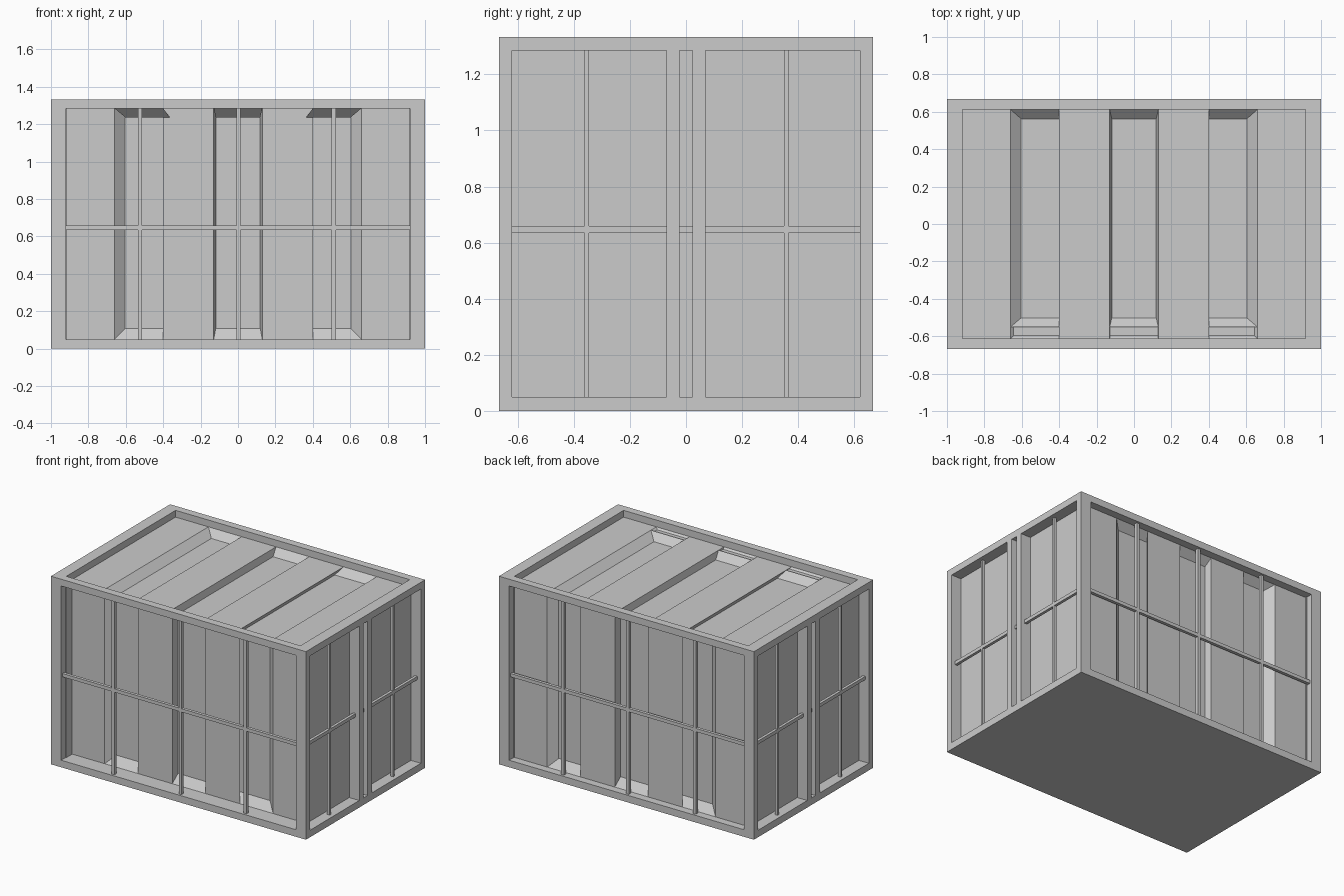
import bpy, bmesh

if "Cube" in bpy.data.objects:
    bpy.data.objects.remove(bpy.data.objects["Cube"])


def boxes(name, items):
    """One mesh object from (x0, x1, y0, y1, z0, z1) boxes."""
    bm = bmesh.new()
    for x0, x1, y0, y1, z0, z1 in items:
        vs = bmesh.ops.create_cube(bm, size=1)["verts"]
        for v in vs:
            v.co.x = (x0 + x1) / 2 + v.co.x * (x1 - x0)
            v.co.y = (y0 + y1) / 2 + v.co.y * (y1 - y0)
            v.co.z = (z0 + z1) / 2 + v.co.z * (z1 - z0)
    return finish(name, bm)


def finish(name, bm):
    me = bpy.data.meshes.new(name)
    bm.to_mesh(me)
    bm.free()
    ob = bpy.data.objects.new(name, me)
    bpy.context.collection.objects.link(ob)
    return ob


def ribbed_sheet(name, stations, place):
    """Four flat strips with three recesses lofted through (v, depth)."""
    bm = bmesh.new()
    v0, v1 = stations[0][0], stations[-1][0]
    for a, b in ((-.92, -.66), (-.40, -.13), (.13, .40), (.66, .92)):
        bm.faces.new([bm.verts.new(place(*p)) for p in
                      ((a, v0, 0), (b, v0, 0), (b, v1, 0), (a, v1, 0))])
    for a, b in ((-.66, -.40), (-.13, .13), (.40, .66)):
        rows = []
        for v, d in stations:
            s = 1 - 1.8 * d
            rows.append([bm.verts.new(place(*p)) for p in
                         ((a, v, 0), (a * s, v, d), (b * s, v, d), (b, v, 0))])
        for r, q in zip(rows, rows[1:]):
            for i in range(3):
                bm.faces.new((r[i], r[i + 1], q[i + 1], q[i]))
    bmesh.ops.remove_doubles(bm, verts=bm.verts, dist=.0005)
    bmesh.ops.recalc_face_normals(bm, faces=bm.faces)
    return finish(name, bm)


H, Y, LO, HI, MID = 1.333, .667, .05, 1.285, .647

# Solid base and outer frame
boxes("base", [(-1, 1, -Y, Y, 0, LO)])
frame = []
for s in (-1, 1):
    frame.append((-1, 1, *sorted((s * .612, s * Y)), HI, H))
    frame.append((*sorted((s * .918, s)), -.612, .612, HI, H))
    for t in (-1, 1):
        frame.append((*sorted((s * .92, s)), *sorted((t * .62, t * Y)), LO, HI))
        # door posts in the middle of each end
        frame.append((*sorted((s * .92, s)), *sorted((t * .023, t * .07)), LO, HI))
boxes("frame", frame)

# Corrugated roof and long walls; the front wall sits deeper than the back
ribbed_sheet("roof_panel",
             [(-.612, 0), (-.56, .048), (.562, .048), (.612, 0)],
             lambda u, v, d: (u, v, HI - d))
for s, y, n in ((-1, .55, "front_panel"), (1, .612, "back_panel")):
    ribbed_sheet(n, [(LO, 0), (.108, .048), (1.237, .048), (HI, 0)],
                 lambda u, v, d, s=s, y=y: (u, s * (y - d), v))

# Narrow ledges over the tops of the front recesses
boxes("front_ledges", [(a, b, -.597, -.545, 1.271, 1.274)
                       for a, b in ((-.645, -.39), (-.128, .128), (.39, .645))])

# Flat end panels
for s, n in ((1, "right_end_panel"), (-1, "left_end_panel")):
    boxes(n, [(*sorted((s * .915, s * .922)), -.62, .62, LO, HI)])

# Thin bars across the long sides
for s, n in ((-1, "front_bars"), (1, "back_bars")):
    y = sorted((s * .63, s * .652))
    bars = [(x - .011, x + .011, *y, LO, HI) for x in (-.523, 0.003, .512)]
    bars.append((-.92, .92, *y, MID - .012, MID + .012))
    boxes(n, bars)

# Thin bars across the ends
for s, n in ((1, "right_bars"), (-1, "left_bars")):
    x = sorted((s * .952, s * .972))
    bars = [(*x, -.62, .62, MID - .012, MID + .012)]
    bars += [(*x, y - .008, y + .008, LO, HI) for y in (-.353, .357)]
    boxes(n, bars)
